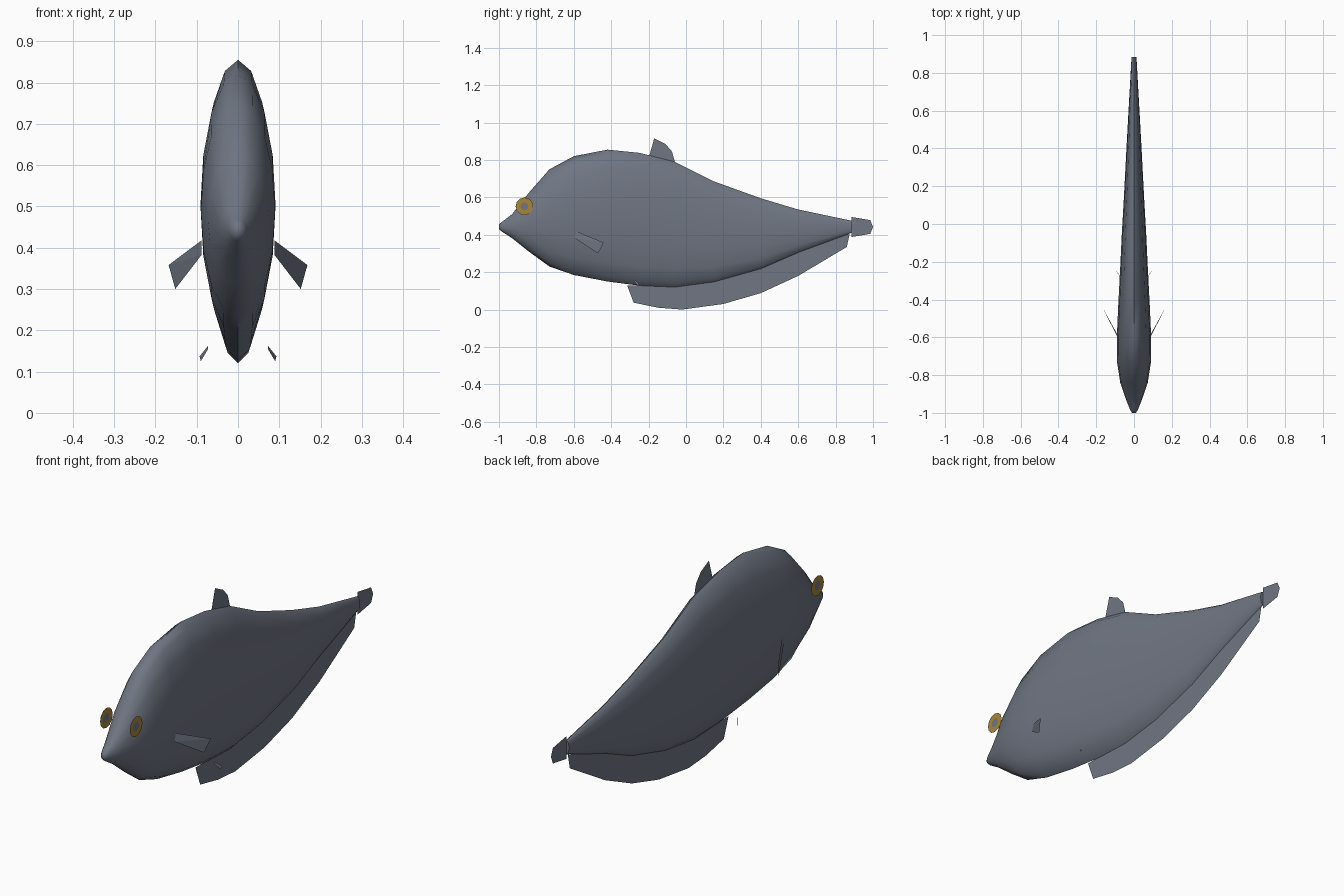
import bpy, bmesh
from math import sin, cos, pi, radians

cube = bpy.data.objects.get("Cube")
if cube:
    bpy.data.objects.remove(cube, do_unlink=True)


def material(name, rgb):
    mat = bpy.data.materials.new(name)
    mat.use_nodes = True
    color = (*rgb, 1)
    mat.diffuse_color = color
    mat.node_tree.nodes["Principled BSDF"].inputs["Base Color"].default_value = color
    return mat


slate = material("slate grey", (0.16, 0.18, 0.225))
gold = material("eye gold", (0.40, 0.24, 0.04))


def add_object(name, bm, mats):
    mesh = bpy.data.meshes.new(name)
    bm.to_mesh(mesh)
    bm.free()
    obj = bpy.data.objects.new(name, mesh)
    bpy.context.collection.objects.link(obj)
    for mat in mats:
        mesh.materials.append(mat)
    return obj


def sheet(name, points):
    """A thin fin made as one flat face."""
    bm = bmesh.new()
    bm.faces.new([bm.verts.new(p) for p in points])
    bmesh.ops.triangulate(bm, faces=bm.faces[:])
    return add_object(name, bm, [slate])


# Body: elliptical sections lofted along y (y, bottom, top, half width)
SECTIONS = [
    (-1.0, .43, .457, .01), (-.985, .417, .468, .02), (-.93, .382, .51, .042),
    (-.84, .31, .625, .073), (-.73, .23, .75, .09), (-.6, .185, .82, .091),
    (-.42, .15, .855, .083), (-.25, .128, .838, .074), (-.06, .12, .79, .065),
    (.15, .148, .685, .053), (.4, .218, .595, .04), (.6, .305, .535, .029),
    (.885, .41, .475, .013),
]
SIDES = 16
bm = bmesh.new()
rings = []
for y, low, high, width in SECTIONS:
    mid, half = (low + high) / 2, (high - low) / 2
    angles = [2 * pi * i / SIDES for i in range(SIDES)]
    rings.append([bm.verts.new((width * sin(a), y, mid + half * cos(a))) for a in angles])
for a, b in zip(rings, rings[1:]):
    for i in range(SIDES):
        j = (i + 1) % SIDES
        bm.faces.new((a[i], a[j], b[j], b[i]))
bm.faces.new(rings[0])
bm.faces.new(rings[-1])
bmesh.ops.recalc_face_normals(bm, faces=bm.faces[:])
body = add_object("body", bm, [slate])
bpy.ops.object.select_all(action="DESELECT")
body.select_set(True)
bpy.context.view_layer.objects.active = body
bpy.ops.object.shade_smooth_by_angle(angle=radians(60))

# Fins on the centre plane, outlined in (y, z)
CENTRE_FINS = {
    "dorsal_fin": [(-.2, .81), (-.17, .915), (-.11, .885), (-.075, .845), (-.057, .78)],
    "tail_fin": [(.885, .388), (.885, .495), (.985, .478), (1.0, .442), (.985, .405)],
    "anal_fin": [(-.315, .13), (-.28, .037), (-.15, .01), (-.02, 0), (.2, .03), (.4, .088),
                 (.6, .18), (.86, .335), (.875, .405), (.6, .32), (.4, .23), (.15, .16), (-.06, .13)],
}
for name, outline in CENTRE_FINS.items():
    sheet(name, [(0, y, z) for y, z in outline])

# Paired fins and eyes
for side, s in (("left", 1), ("right", -1)):
    pectoral = [(.088, -.585, .418), (.168, -.44, .358), (.152, -.47, .30), (.088, -.597, .383)]
    pelvic = [(.073, -.277, .162), (.093, -.25, .137), (.09, -.257, .125), (.073, -.28, .154)]
    sheet(side + "_pectoral_fin", [(s * x, y, z) for x, y, z in pectoral])
    sheet(side + "_pelvic_fin", [(s * x, y, z) for x, y, z in pelvic])

    # Flat eye disc with a gold ring around a grey pupil
    bm = bmesh.new()
    loops = []
    for radius in (.021, .047):
        loops.append([bm.verts.new((s * .077, -.864 + radius * cos(2 * pi * i / 12) * s,
                                    .552 + radius * sin(2 * pi * i / 12))) for i in range(12)])
    inner, outer = loops
    bm.faces.new(inner)
    for i in range(12):
        j = (i + 1) % 12
        bm.faces.new((inner[i], outer[i], outer[j], inner[j])).material_index = 1
    add_object(side + "_eye", bm, [slate, gold])
